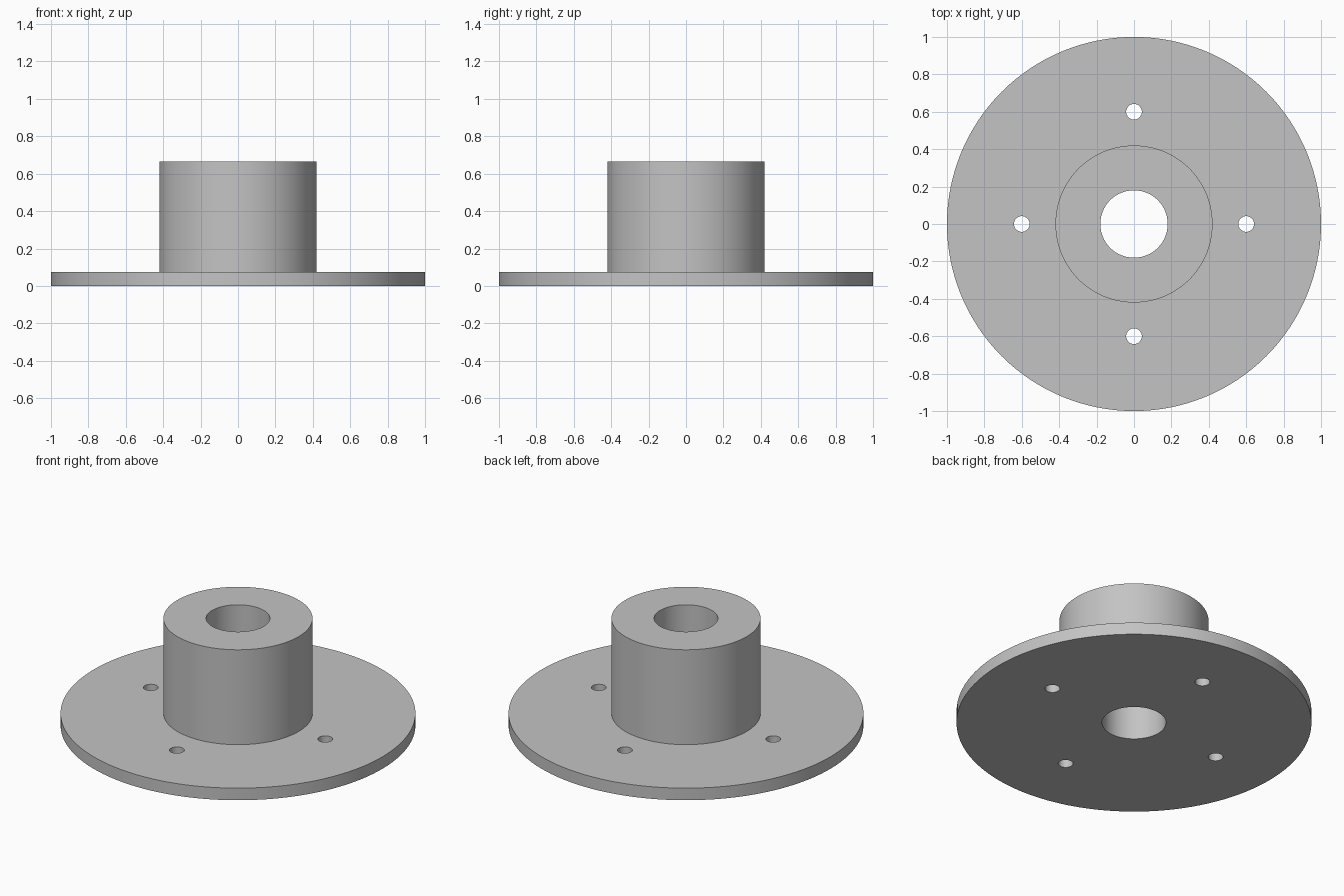
import bpy
import bmesh
import math
from mathutils import Vector

old = bpy.data.objects.get("Cube")
if old:
    bpy.data.objects.remove(old, do_unlink=True)

PLATE_R, PLATE_H = 1.0, 0.075
HUB_R, HUB_H = 0.42, 0.665
BORE_R = 0.18
BOLT_R, BOLT_CIRCLE, BOLT_COUNT = 0.042, 0.6, 4

# Plain grey metal
grey = bpy.data.materials.new("grey_metal")
grey.use_nodes = True
colour = (0.55, 0.55, 0.55, 1)
grey.diffuse_color = colour
grey.node_tree.nodes["Principled BSDF"].inputs["Base Color"].default_value = colour


def lathe(name, profile, steps):
    """Turn a closed (radius, height) profile around the z axis."""
    bm = bmesh.new()
    verts = [bm.verts.new((r, 0, z)) for r, z in profile]
    edges = [bm.edges.new((v, verts[i - 1])) for i, v in enumerate(verts)]
    bmesh.ops.spin(bm, geom=verts + edges, cent=Vector(), axis=Vector((0, 0, 1)),
                   angle=math.tau, steps=steps)
    bmesh.ops.remove_doubles(bm, verts=bm.verts, dist=1e-4)
    bmesh.ops.recalc_face_normals(bm, faces=bm.faces)
    mesh = bpy.data.meshes.new(name)
    bm.to_mesh(mesh)
    bm.free()
    mesh.materials.append(grey)
    obj = bpy.data.objects.new(name, mesh)
    bpy.context.collection.objects.link(obj)
    return obj


# Flange plate and hub turned as one solid, with the bore through it
flange = lathe("flanged_hub", [
    (BORE_R, 0), (PLATE_R, 0), (PLATE_R, PLATE_H),
    (HUB_R, PLATE_H), (HUB_R, HUB_H), (BORE_R, HUB_H)], 128)

# Bolt hole cutters, all in one helper mesh
bm = bmesh.new()
for i in range(BOLT_COUNT):
    a = math.tau * i / BOLT_COUNT
    hole = bmesh.ops.create_cone(bm, cap_ends=True, segments=32, radius1=BOLT_R,
                                 radius2=BOLT_R, depth=PLATE_H * 3)
    bmesh.ops.translate(bm, verts=hole["verts"], vec=(
        BOLT_CIRCLE * math.cos(a), BOLT_CIRCLE * math.sin(a), PLATE_H / 2))
mesh = bpy.data.meshes.new("bolt_hole_cutter")
bm.to_mesh(mesh)
bm.free()
mesh.materials.append(grey)
cutter = bpy.data.objects.new("bolt_hole_cutter", mesh)
cutter.hide_render = True
bpy.context.collection.objects.link(cutter)

# Drill the holes, then drop the cutter
drill = flange.modifiers.new("bolt_holes", 'BOOLEAN')
drill.operation = 'DIFFERENCE'
drill.solver = 'EXACT'
drill.object = cutter
bpy.ops.object.select_all(action='DESELECT')
bpy.context.view_layer.objects.active = flange
flange.select_set(True)
bpy.ops.object.modifier_apply(modifier=drill.name)
bpy.data.objects.remove(cutter, do_unlink=True)

# Smooth round walls with crisp rims
bpy.ops.object.shade_smooth_by_angle(angle=math.radians(30))
